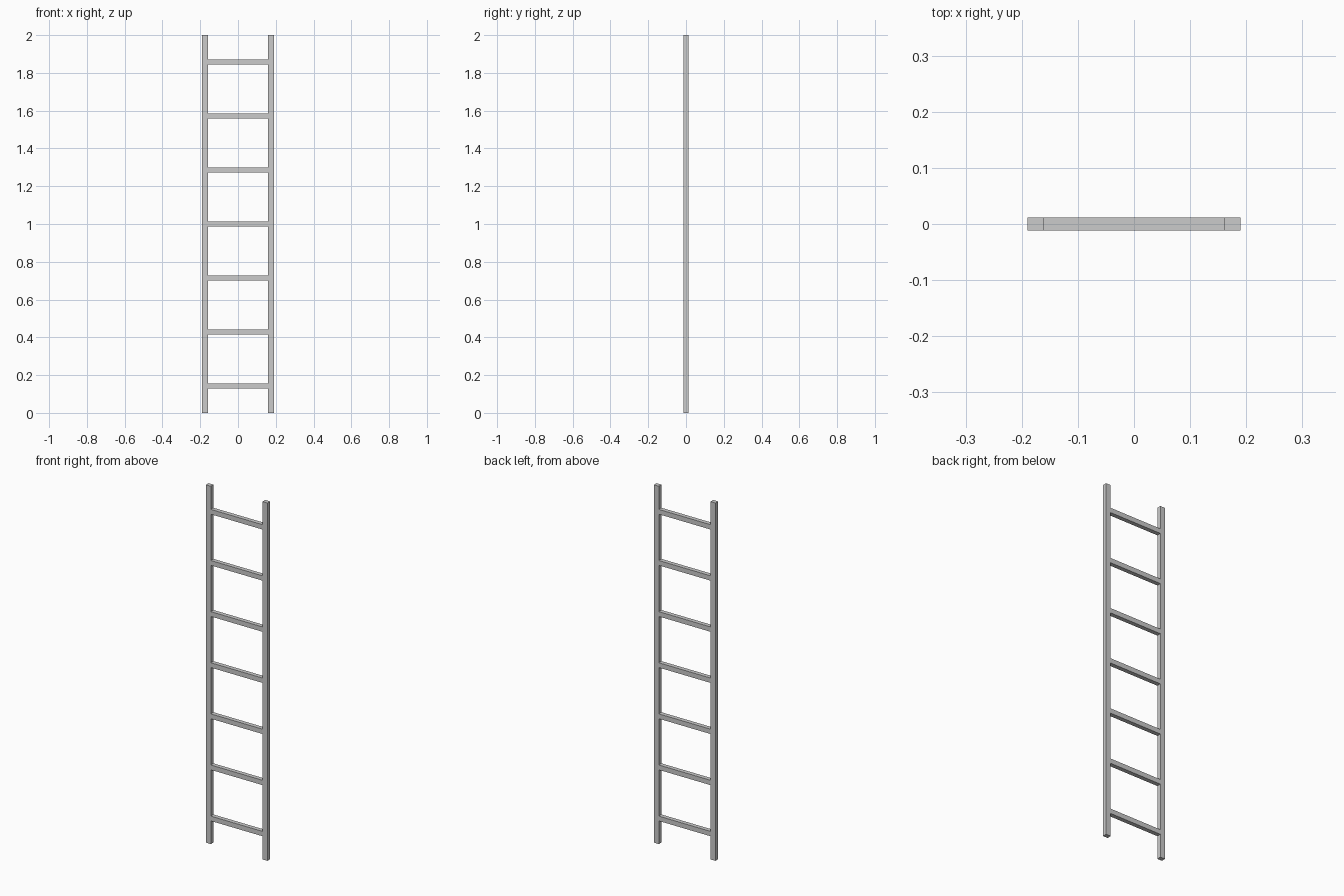
import bpy

if "Cube" in bpy.data.objects:
    bpy.data.objects.remove(bpy.data.objects["Cube"])

HEIGHT = 2.0
DEPTH = 0.024
OUTER, INNER = 0.19, 0.16
RUNGS = 7
RUNG_HEIGHT = 0.027


def box(name, size, location):
    bpy.ops.mesh.primitive_cube_add(size=1, location=location)
    obj = bpy.context.object
    obj.name = name
    obj.scale = size
    bpy.ops.object.transform_apply(location=False, rotation=False, scale=True)
    return obj


# Upright side rails
for label, side in (("left", -1), ("right", 1)):
    box(f"{label}_rail", (OUTER - INNER, DEPTH, HEIGHT),
        (side * (OUTER + INNER) / 2, 0, HEIGHT / 2))

# Evenly spaced rungs, flush with the rails
for i in range(RUNGS):
    box(f"rung_{i + 1}", (2 * INNER, DEPTH, RUNG_HEIGHT),
        (0, 0, HEIGHT * (i + 0.5) / RUNGS))
